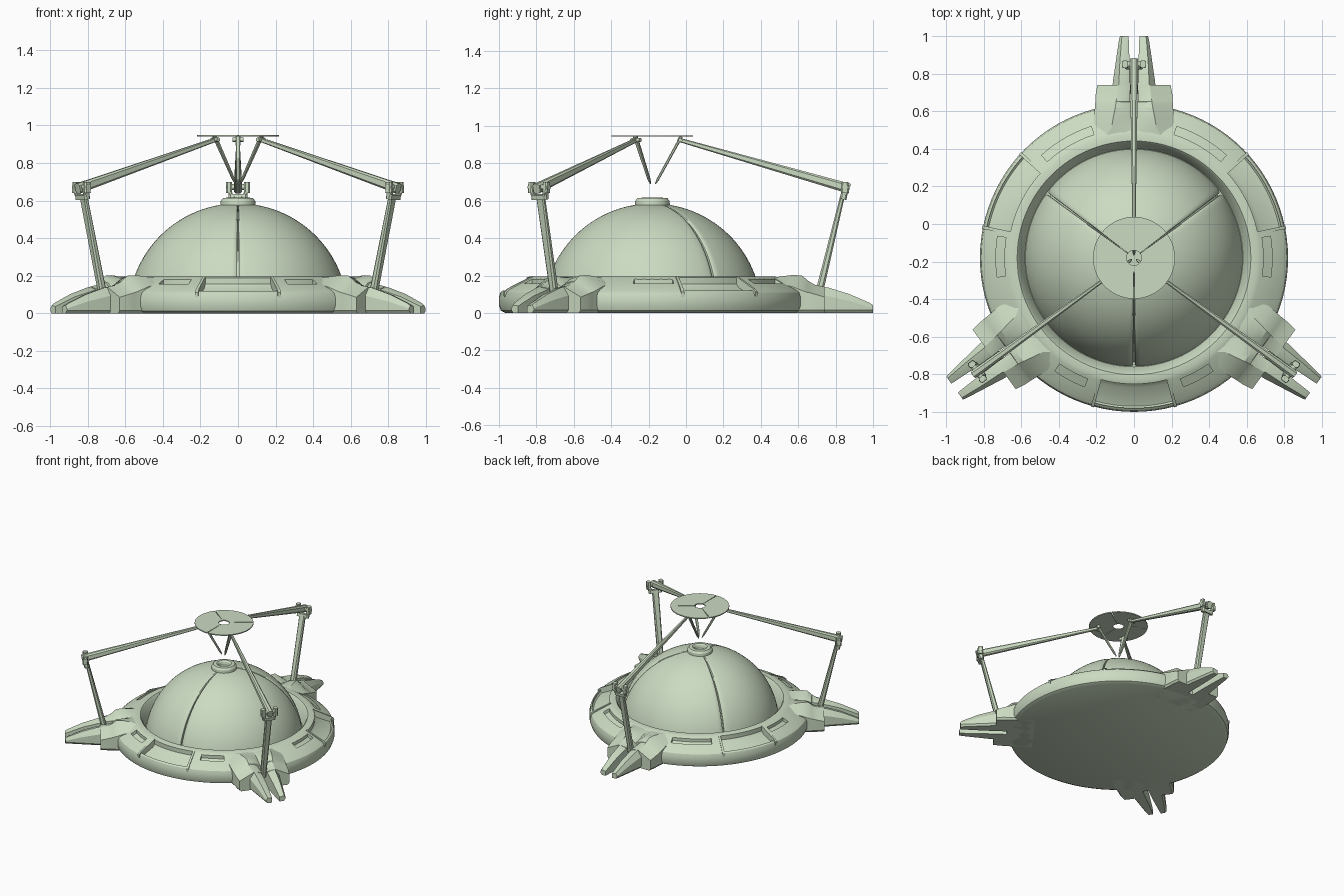
import bpy, bmesh, math
from mathutils import Matrix, Vector

if "Cube" in bpy.data.objects:
    bpy.data.objects.remove(bpy.data.objects["Cube"])

CY = -0.18                      # plan centre of the round base
LEGS = (90, 216, 324)           # directions of the three legs
SEAMS = (36.6, 143.4, 270)      # seams of the dome and dish
rad = math.radians

mat = bpy.data.materials.new("pale_green")
mat.diffuse_color = (0.60, 0.71, 0.54, 1)
mat.use_nodes = True
mat.node_tree.nodes["Principled BSDF"].inputs["Base Color"].default_value = mat.diffuse_color


def finish(name, bm, turn=0, angle=30):
    bmesh.ops.remove_doubles(bm, verts=bm.verts, dist=1e-5)
    bmesh.ops.recalc_face_normals(bm, faces=bm.faces)
    me = bpy.data.meshes.new(name)
    bm.to_mesh(me)
    bm.free()
    me.transform(Matrix.Translation((0, CY, 0)) @ Matrix.Rotation(rad(turn), 4, 'Z'))
    me.materials.append(mat)
    me.polygons.foreach_set("use_smooth", [True] * len(me.polygons))
    me.set_sharp_from_angle(angle=rad(angle))
    ob = bpy.data.objects.new(name, me)
    bpy.context.scene.collection.objects.link(ob)
    return ob


def loft(bm, rings, closed=True, caps=True):
    """Skin a list of equal-length point rings."""
    vs = [[bm.verts.new(p) for p in r] for r in rings]
    n = len(vs[0])
    for a, b in zip(vs, vs[1:]):
        for i in range(n if closed else n - 1):
            j = (i + 1) % n
            bm.faces.new((a[i], a[j], b[j], b[i]))
    if caps:
        bm.faces.new(vs[0])
        bm.faces.new(vs[-1][::-1])


def sweep(bm, prof, a0, a1, steps, closed=True):
    """Sweep an (r, z) profile round the axis."""
    rings = []
    for k in range(steps + 1):
        a = rad(a0 + (a1 - a0) * k / steps)
        rings.append([(r * math.cos(a), r * math.sin(a), z) for r, z in prof])
    loft(bm, rings, closed, closed)


def beam(bm, p0, p1, s0, s1, bev=0.25):
    """Tapered beam with chamfered corners; s = (width across, depth)."""
    p0, p1 = Vector(p0), Vector(p1)
    d = (p1 - p0).normalized()
    side = Vector((1, 0, 0))
    up = side.cross(d).normalized()
    rings = []
    for p, (w, h) in ((p0, s0), (p1, s1)):
        c = min(w, h) * bev
        x, y = w / 2, h / 2
        pts = [(x, y - c), (x - c, y), (c - x, y), (-x, y - c),
               (-x, c - y), (c - x, -y), (x - c, -y), (x, c - y)]
        rings.append([p + side * u + up * v for u, v in pts])
    loft(bm, rings)


def pin(bm, x0, x1, y, z, r, n=16):
    """Cylinder lying across the leg."""
    loft(bm, [[(x, y + r * math.cos(2 * math.pi * k / n), z + r * math.sin(2 * math.pi * k / n))
               for k in range(n)] for x in (x0, x1)])


# ---- base ring with recessed bays and slots
bm = bmesh.new()
sweep(bm, [(0, 0), (0.785, 0), (0.81, 0.012), (0.82, 0.04), (0.82, 0.085), (0.812, 0.11), (0.79, 0.128),
           (0.675, 0.188), (0.655, 0.195), (0.622, 0.195), (0.612, 0.185), (0.58, 0.09), (0, 0.09)],
      0, 360, 96, closed=False)
base = finish("base_ring", bm)

bm = bmesh.new()
for c in (270, 27, 153):
    sweep(bm, [(0.672, 0.155), (0.69, 0.135), (0.79, 0.092), (0.8, 0.1), (0.8, 0.3), (0.672, 0.3)],
          c - 15, c + 15, 12)
slots = [(48, 72), (-8, 9), (291, 305)]
slots += [(180 - b, 180 - a) for a, b in slots]
for a, b in slots:
    sweep(bm, [(0.69, 0.155), (0.735, 0.13), (0.735, 0.3), (0.69, 0.3)], a, b, 10)
cutter = finish("bay_cutter", bm)
cutter.hide_render = True
mod = base.modifiers.new("bays", 'BOOLEAN')
mod.operation = 'DIFFERENCE'
mod.solver = 'EXACT'
mod.object = cutter
bpy.context.view_layer.update()
cut = bpy.data.meshes.new_from_object(base.evaluated_get(bpy.context.evaluated_depsgraph_get()))
base.modifiers.clear()
base.data = cut
cut.set_sharp_from_angle(angle=rad(28))
bpy.data.objects.remove(cutter)

# ---- raised side rails of the bays
bm = bmesh.new()
for c in (270, 27, 153):
    for s in (-1, 1):
        sweep(bm, [(0.668, 0.15), (0.668, 0.197), (0.8, 0.132), (0.824, 0.112), (0.822, 0.085)],
              c + s * 15, c + s * 16.2, 2)
finish("bay_rails", bm)

# ---- dome of three leaves with sunken seams
R = 0.585
angs = [k * 3.75 for k in range(96)]
angs = [a for a in angs if min(abs(a - s) for s in SEAMS) > 3.5]
angs = sorted(angs + [s + o for s in SEAMS for o in (-3, -1.3, -0.6, -0.5, 0.5, 0.6, 1.3, 3)])
bm = bmesh.new()
rings = []
for a in angs + angs[:1]:
    d = min(abs(a - s) for s in SEAMS)
    rr = R - (0.022 if d < 0.55 else 0.008 if d < 0.8 else 0.003 if d < 2 else 0)
    ring = []
    for k in range(25):
        e = rad(8 + 76 * k / 24)
        ring.append((rr * math.cos(e) * math.cos(rad(a)), rr * math.cos(e) * math.sin(rad(a)), rr * math.sin(e)))
    rings.append(ring)
loft(bm, rings, closed=False, caps=False)
finish("dome", bm, angle=35)

# ---- collar on the dome top
bm = bmesh.new()
sweep(bm, [(0, 0.56), (0.095, 0.56), (0.092, 0.598), (0.08, 0.614), (0.055, 0.616), (0.045, 0.606),
           (0.04, 0.585), (0, 0.585)], 0, 360, 48, closed=False)
finish("dome_collar", bm)

# ---- dish of three thin leaves
ends = list(SEAMS) + [SEAMS[0] + 360]
bm = bmesh.new()
for a, b in zip(ends, ends[1:]):
    sweep(bm, [(0.04, 0.942), (0.218, 0.942), (0.218, 0.95), (0.04, 0.95)], a + 1, b - 1, 28)
finish("dish", bm)

# half foot stations: r, inner x, outer x, shoulder z, crest x, crest z, inner z
SHOULDER = [(0.63, 0, 0.215, 0.16, 0.16, 0.187, 0.187), (0.69, 0, 0.215, 0.155, 0.12, 0.195, 0.185),
            (0.75, 0, 0.213, 0.14, 0.11, 0.203, 0.165), (0.80, 0, 0.208, 0.12, 0.10, 0.2, 0.15),
            (0.83, 0, 0.206, 0.11, 0.095, 0.175, 0.14), (0.832, 0.022, 0.206, 0.11, 0.095, 0.172, 0.14),
            (0.87, 0.022, 0.204, 0.10, 0.09, 0.15, 0.135), (0.92, 0.022, 0.195, 0.085, 0.085, 0.14, 0.13)]
PRONG = [(0.86, 0.022, 0.12, 0.10, 0.085, 0.15, 0.13), (0.94, 0.022, 0.112, 0.09, 0.08, 0.136, 0.12),
         (1.05, 0.024, 0.096, 0.065, 0.075, 0.102, 0.09), (1.16, 0.028, 0.08, 0.032, 0.066, 0.055, 0.045),
         (1.18, 0.03, 0.075, 0.025, 0.064, 0.042, 0.036)]

for i, a in enumerate(LEGS, 1):
    t = a - 90
    # foot: shoulders and twin prongs
    bm = bmesh.new()
    for s in (-1, 1):
        for st in (SHOULDER, PRONG):
            loft(bm, [[(s * xi, r, 0), (s * (w - 0.012), r, 0), (s * w, r, 0.015), (s * w, r, zs),
                       (s * c, r, zc), (s * (xi + 0.35 * (c - xi)), r, zc * 0.6 + zi * 0.4), (s * xi, r, zi)]
                      for r, xi, w, zs, c, zc, zi in st])
    finish(f"foot_{i}", bm, t, 25)

    # lower leg and its hinge in the foot
    bm = bmesh.new()
    beam(bm, (0, 0.885, 0.08), (0, 1.018, 0.63), (0.042, 0.042), (0.05, 0.024))
    pin(bm, -0.05, 0.05, 0.89, 0.105, 0.018)
    finish(f"lower_leg_{i}", bm, t)

    # elbow joint
    bm = bmesh.new()
    pin(bm, -0.065, 0.065, 1.03, 0.672, 0.016)
    for s in (-1, 1):
        beam(bm, (s * 0.048, 1.03, 0.64), (s * 0.048, 1.03, 0.7), (0.03, 0.042), (0.03, 0.038))
        beam(bm, (s * 0.036, 1.02, 0.61), (s * 0.042, 1.03, 0.65), (0.02, 0.03), (0.02, 0.036))
    beam(bm, (0, 1.02, 0.607), (0, 1.025, 0.632), (0.1, 0.036), (0.1, 0.036))
    finish(f"elbow_{i}", bm, t)

    # upper arm
    bm = bmesh.new()
    beam(bm, (0, 0.135, 0.928), (0, 1.055, 0.664), (0.016, 0.022), (0.044, 0.054))
    pin(bm, -0.03, 0.03, 0.15, 0.924, 0.011)
    finish(f"upper_arm_{i}", bm, t)

    # dish strut
    bm = bmesh.new()
    beam(bm, (0, 0.016, 0.69), (0, 0.03, 0.715), (0.006, 0.006), (0.016, 0.014))
    beam(bm, (0, 0.03, 0.715), (0, 0.155, 0.943), (0.016, 0.014), (0.026, 0.016))
    finish(f"dish_strut_{i}", bm, t)
